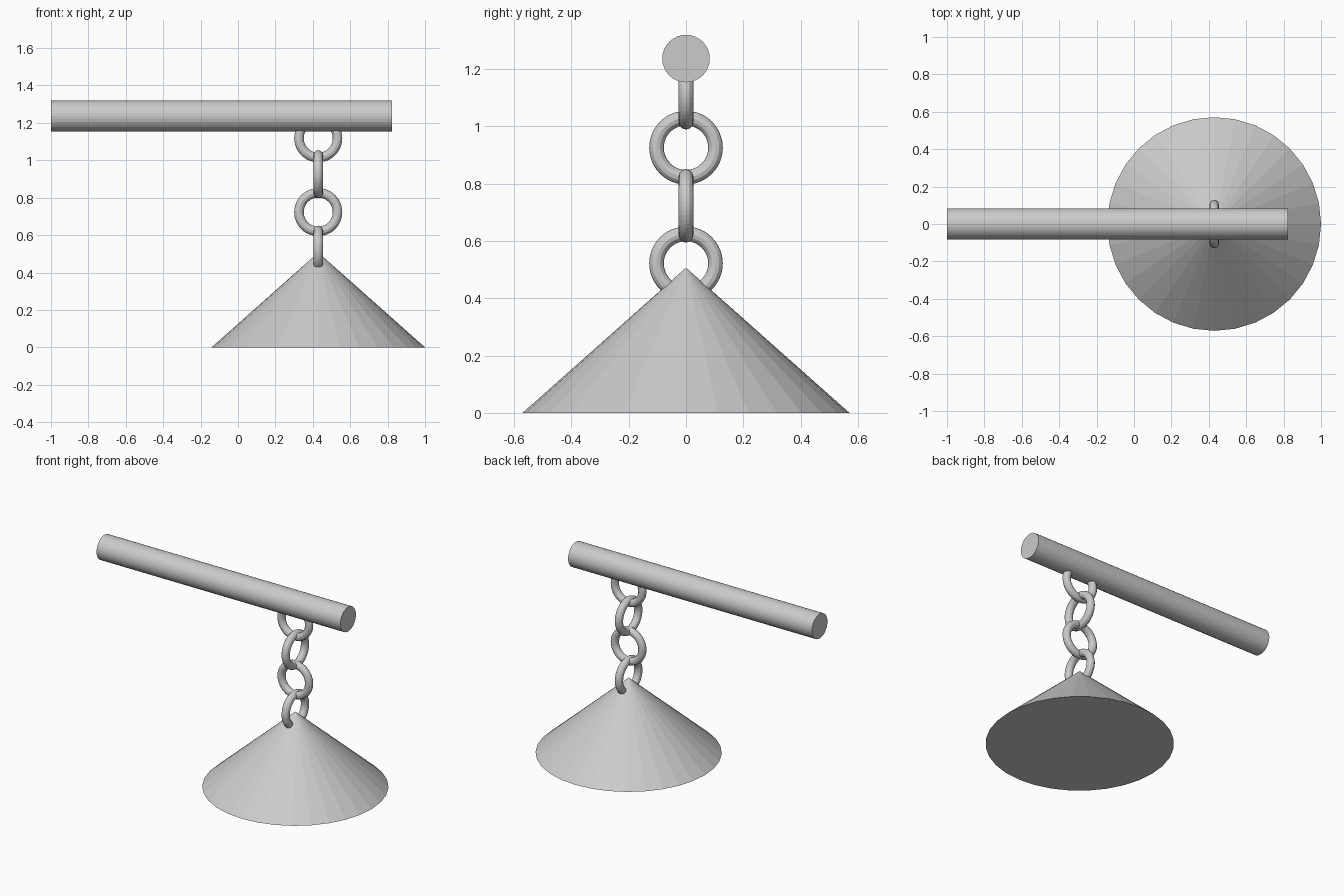
import bpy
from math import pi

if "Cube" in bpy.data.objects:
    bpy.data.objects.remove(bpy.data.objects["Cube"])

CX = 0.429  # shared x position of the hanging parts

# Horizontal rod
bpy.ops.mesh.primitive_cylinder_add(vertices=32, radius=0.083, depth=1.824,
                                    location=(-0.088, 0, 1.237), rotation=(0, pi / 2, 0))
bpy.context.object.name = "rod"

# Hanging cone shade
bpy.ops.mesh.primitive_cone_add(vertices=32, radius1=0.571, radius2=0, depth=0.507,
                                location=(CX, 0, 0.2535))
bpy.context.object.name = "cone_shade"

# Chain links, alternating orientation from bottom to top
for i, z in enumerate((0.522, 0.723, 0.926, 1.118)):
    rot = (0, pi / 2, 0) if i % 2 == 0 else (pi / 2, 0, 0)
    bpy.ops.mesh.primitive_torus_add(major_segments=48, minor_segments=12,
                                     major_radius=0.103, minor_radius=0.0255,
                                     location=(CX, 0, z), rotation=rot)
    bpy.context.object.name = f"chain_link_{i + 1}"
